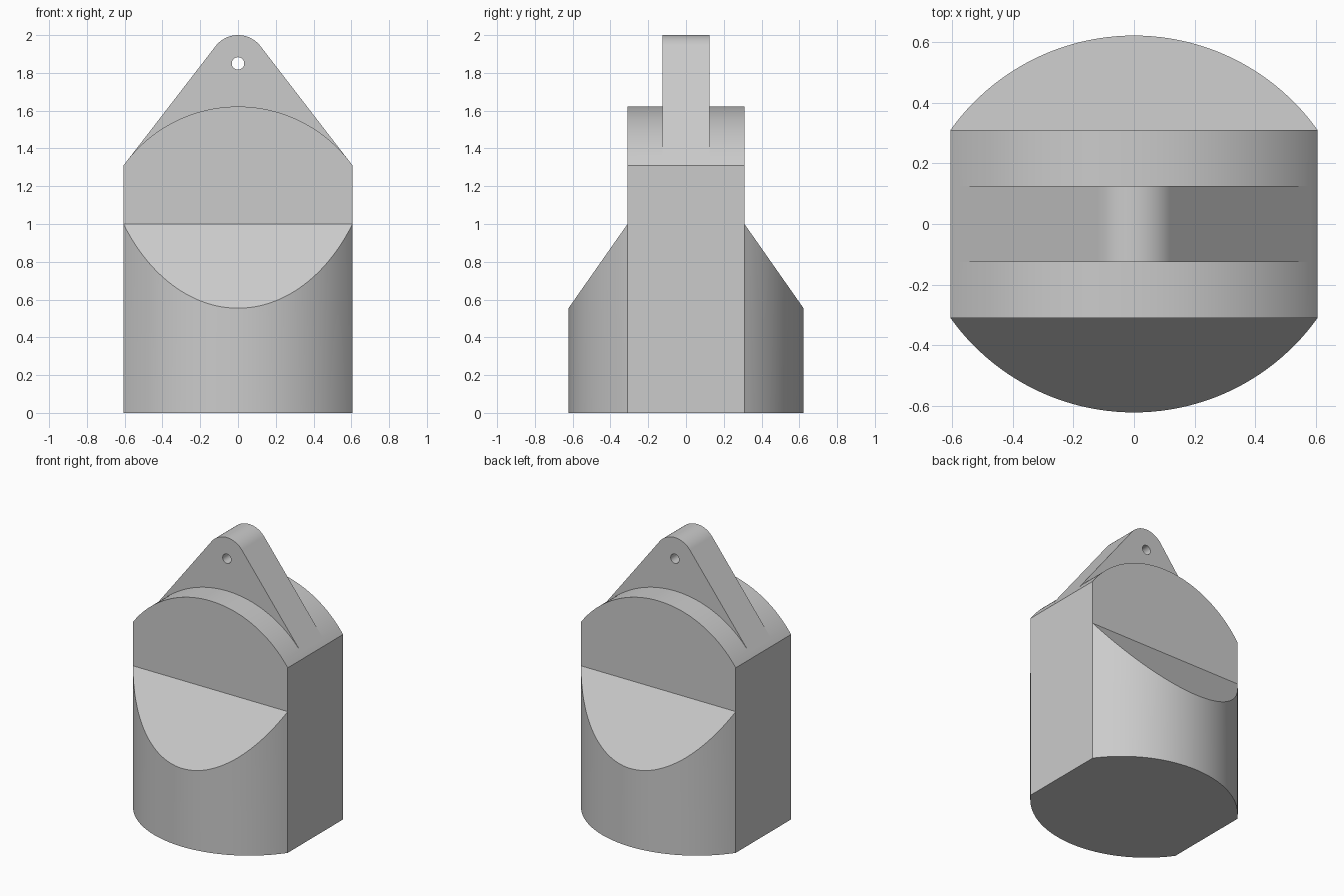
import bpy, bmesh
from math import sin, cos, asin, atan2, hypot, pi
from mathutils import Vector

if "Cube" in bpy.data.objects:
    bpy.data.objects.remove(bpy.data.objects["Cube"], do_unlink=True)

HALF_W, HALF_T, BULGE = 0.606, 0.31, 0.622   # half width, core half depth, bulged half depth
RADIUS = (HALF_W**2 + (BULGE - HALF_T)**2) / (2 * (BULGE - HALF_T))
OFFSET = BULGE - RADIUS                      # arc centre relative to the core
SHOULDER, TOP = 1.31, 1.622
EYE_Z, EYE_R, HOLE_R, LUG_T = 1.85, 0.15, 0.033, 0.125

grey = bpy.data.materials.new("plain grey")
grey.use_nodes = True
colour = (0.6, 0.6, 0.6, 1)
grey.diffuse_color = colour
grey.node_tree.nodes["Principled BSDF"].inputs["Base Color"].default_value = colour


def arc(cx, cy, r, a0, a1, n):
    return [(cx + r * cos(a0 + (a1 - a0) * i / n),
             cy + r * sin(a0 + (a1 - a0) * i / n)) for i in range(n + 1)]


def prism(name, outline, axis, lo, hi):
    """Extrude a 2D outline along the given axis from lo to hi."""
    place = {"X": lambda a, b, d: (d, a, b),
             "Y": lambda a, b, d: (a, d, b),
             "Z": lambda a, b, d: (a, b, d)}[axis]
    bm = bmesh.new()
    face = bm.faces.new([bm.verts.new(place(a, b, lo)) for a, b in outline])
    new = bmesh.ops.extrude_face_region(bm, geom=[face])["geom"]
    bmesh.ops.translate(bm, vec=Vector(place(0, 0, hi - lo)),
                        verts=[g for g in new if isinstance(g, bmesh.types.BMVert)])
    bmesh.ops.recalc_face_normals(bm, faces=bm.faces)
    mesh = bpy.data.meshes.new(name)
    bm.to_mesh(mesh)
    bm.free()
    mesh.materials.append(grey)
    obj = bpy.data.objects.new(name, mesh)
    bpy.context.collection.objects.link(obj)
    return obj


def combine(obj, other, operation):
    """Apply a boolean and discard the tool object."""
    mod = obj.modifiers.new(operation.lower(), "BOOLEAN")
    mod.operation, mod.solver, mod.object = operation, "EXACT", other
    bpy.context.view_layer.update()
    result = obj.evaluated_get(bpy.context.evaluated_depsgraph_get())
    mesh = bpy.data.meshes.new_from_object(result)
    obj.modifiers.clear()
    obj.data = mesh
    bpy.data.objects.remove(other, do_unlink=True)


# Body: lens-shaped column with flat sides
half = asin(HALF_W / RADIUS)
back = arc(0, OFFSET, RADIUS, pi / 2 - half, pi / 2 + half, 48)
front = [(-x, -y) for x, y in back]
body = prism("body", back + front, "Z", 0, 1.8)

# Sloped shoulders at front and back, leaving the flat core above
slope = (1 - 0.555) / (BULGE - HALF_T)
reach, face_y = 0.7, HALF_T - 0.0005
right = [(reach, -0.1), (reach, 1 - slope * (reach - face_y)), (face_y, 1), (face_y, 2)]
side = prism("side_profile", right + [(-y, z) for y, z in reversed(right)], "X", -1, 1)
combine(body, side, "INTERSECT")

# Rounded crown
wide = asin(0.66 / RADIUS)
crown = arc(0, TOP - RADIUS, RADIUS, pi / 2 - wide, pi / 2 + wide, 56)
dome = prism("crown_profile", crown + [(-0.66, -0.2), (0.66, -0.2)], "Y", -1, 1)
combine(body, dome, "INTERSECT")

# Lifting lug: edges run from the shoulders tangent to the rounded eye
dist = hypot(HALF_W, EYE_Z - SHOULDER)
tilt = atan2(EYE_Z - SHOULDER, HALF_W) + asin(EYE_R / dist)
start = pi / 2 - tilt
eye = arc(0, EYE_Z, EYE_R, start, pi - start, 32)
foot = Vector((HALF_W, SHOULDER)).lerp(Vector(eye[0]), 0.03)
lug = prism("lug", eye + [(-foot.x, foot.y), (-0.4, 1.1), (0.4, 1.1), (foot.x, foot.y)],
            "Y", -LUG_T, LUG_T)
hole = prism("hole", arc(0, EYE_Z, HOLE_R, 0, 2 * pi, 32)[:-1], "Y", -0.5, 0.5)
combine(lug, hole, "DIFFERENCE")
combine(body, lug, "UNION")

# Smooth the arcs and keep the edges crisp
bpy.ops.object.select_all(action="DESELECT")
body.select_set(True)
bpy.context.view_layer.objects.active = body
bpy.ops.object.shade_smooth_by_angle(angle=pi / 9)
